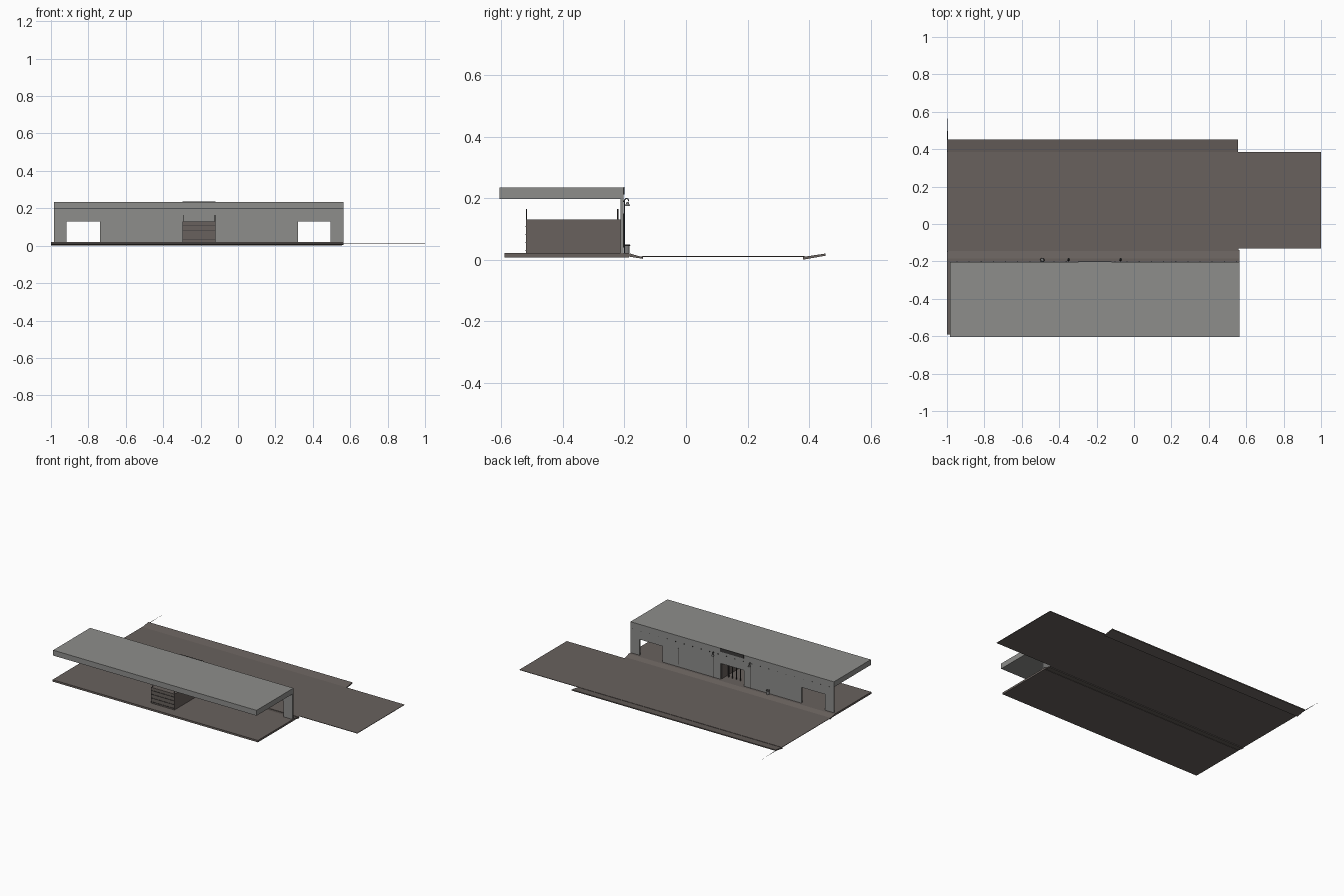
import bpy, math
from mathutils import Vector

if "Cube" in bpy.data.objects:
    bpy.data.objects.remove(bpy.data.objects["Cube"])


def material(name, r, g, b):
    m = bpy.data.materials.new(name)
    m.diffuse_color = (r, g, b, 1)
    m.use_nodes = True
    m.node_tree.nodes["Principled BSDF"].inputs["Base Color"].default_value = m.diffuse_color
    return m


CONCRETE = material("grey concrete", 0.27, 0.27, 0.26)
BROWN = material("brown asphalt", 0.14, 0.12, 0.11)
DARK = material("dark metal", 0.045, 0.043, 0.042)
STEEL = material("steel", 0.2, 0.2, 0.2)


def mesh(name, verts, faces, mat):
    me = bpy.data.meshes.new(name)
    me.from_pydata(verts, [], faces)
    me.materials.append(mat)
    ob = bpy.data.objects.new(name, me)
    bpy.context.collection.objects.link(ob)
    return ob


def extrude_x(name, profile, x0, x1, mat):
    """Prism along x from a (y, z) profile."""
    n = len(profile)
    verts = [(x, y, z) for x in (x0, x1) for y, z in profile]
    faces = [tuple(range(n))[::-1], tuple(range(n, 2 * n))]
    faces += [(i, (i + 1) % n, (i + 1) % n + n, i + n) for i in range(n)]
    return mesh(name, verts, faces, mat)


def box(name, x0, x1, y0, y1, z0, z1, mat):
    return extrude_x(name, [(y0, z0), (y1, z0), (y1, z1), (y0, z1)], x0, x1, mat)


def cylinder(name, loc, r, depth, mat, rot=(0, 0, 0), sides=12):
    bpy.ops.mesh.primitive_cylinder_add(vertices=sides, radius=r, depth=depth,
                                        location=loc, rotation=rot)
    ob = bpy.context.object
    ob.name = name
    ob.data.materials.append(mat)
    bpy.ops.object.shade_smooth_by_angle()
    return ob


def tube(name, points, r, mat):
    cu = bpy.data.curves.new(name, 'CURVE')
    cu.dimensions = '3D'
    cu.bevel_depth = r
    cu.bevel_resolution = 1
    sp = cu.splines.new('POLY')
    sp.points.add(len(points) - 1)
    for p, co in zip(sp.points, points):
        p.co = (*co, 1)
    cu.materials.append(mat)
    ob = bpy.data.objects.new(name, cu)
    bpy.context.collection.objects.link(ob)
    bpy.ops.object.select_all(action='DESELECT')
    ob.select_set(True)
    bpy.context.view_layer.objects.active = ob
    bpy.ops.object.convert(target='MESH')


# Ground: platform floor, road with narrower extension, sloped kerbs
box("platform_floor", -1, 0.565, -0.59, -0.185, 0.008, 0.021, BROWN)
extrude_x("near_kerb_slope", [(-0.185, 0.010), (-0.14, 0.003), (-0.14, 0.008), (-0.185, 0.021)],
          -1, 0.565, BROWN)
box("road", -1, 0.56, -0.145, 0.385, 0.009, 0.012, BROWN)
box("road_extension", 0.56, 1, -0.13, 0.385, 0.009, 0.012, BROWN)
extrude_x("far_kerb_slope", [(0.38, 0.0), (0.453, 0.013), (0.453, 0.020), (0.38, 0.009)],
          -1, 0.555, BROWN)
mesh("road_edge_strip", [(-1, -0.25, 0.011), (-0.994, -0.2, 0.011), (-0.994, 0.45, 0.011),
                         (-1, 0.605, 0.011)], [(0, 1, 2, 3)], DARK)

# Roof slab
box("roof", -0.985, 0.565, -0.605, -0.203, 0.197, 0.234, CONCRETE)

# Rear wall: piers between the three openings, and a lintel
openings = [(-0.917, -0.738), (-0.298, -0.12), (0.32, 0.495)]
xs = [-0.985] + [x for o in openings for x in o] + [0.565]
for a, b in zip(xs[::2], xs[1::2]):
    box("wall_pier", a, b, -0.212, -0.203, 0.021, 0.13, CONCRETE)
box("wall_lintel", -0.985, 0.565, -0.212, -0.203, 0.13, 0.197, CONCRETE)

# Room behind the central doorway
X0, X1 = -0.298, -0.12
box("room_left_side", X0, X0 + 0.004, -0.517, -0.212, 0.021, 0.13, BROWN)
box("room_right_side", X1 - 0.004, X1, -0.517, -0.212, 0.021, 0.13, BROWN)
box("room_top", X0, X1, -0.517, -0.212, 0.126, 0.13, BROWN)
box("room_front", X0, X1, -0.52, -0.516, 0.021, 0.13, BROWN)
for i in range(4):
    box("front_slat", X0, X1, -0.523, -0.52, 0.030 + i * 0.026, 0.032 + i * 0.026, DARK)
for i in range(5):
    x = X0 + 0.03 + i * 0.03
    box("gate_bar", x, x + 0.005, -0.26, -0.255, 0.021, 0.11, DARK)
for y in (-0.518, -0.222):
    for x in (X0 + 0.008, X1 - 0.003):
        cylinder("corner_post", (x, y, 0.092), 0.002, 0.145, DARK, sides=8)

# Plate above the doorway
box("door_plate", X0, X1, -0.203, -0.2, 0.212, 0.236, DARK)

# Two hooked wall lamps beside the doorway
for x in (-0.35, -0.072):
    arc = [(x, -0.193 - 0.007 * math.cos(t), 0.19 + 0.009 * math.sin(t))
           for t in (i * math.pi / 6 for i in range(7))]
    tube("lamp_pole", [(x, -0.2, 0.021)] + arc, 0.002, DARK)
    bpy.ops.mesh.primitive_cone_add(vertices=12, radius1=0.008, radius2=0.003, depth=0.014,
                                    location=(x, -0.19, 0.181))
    bpy.context.object.name = "lamp_shade"
    bpy.context.object.data.materials.append(STEEL)

# Thin wall pipe, row of wall bolts, litter bin
cylinder("wall_pipe", (0.2, -0.201, 0.095), 0.002, 0.11, DARK, sides=8)
for i in range(24):
    x = -0.95 + i * 0.065
    box("wall_bolt", x, x + 0.006, -0.203, -0.201, 0.188, 0.192, DARK)
cylinder("bin_body", (-0.49, -0.192, 0.034), 0.009, 0.026, STEEL)
bpy.ops.mesh.primitive_torus_add(major_radius=0.0095, minor_radius=0.002, major_segments=16,
                                 minor_segments=6, location=(-0.49, -0.192, 0.047))
bpy.context.object.name = "bin_rim"
bpy.context.object.data.materials.append(DARK)
